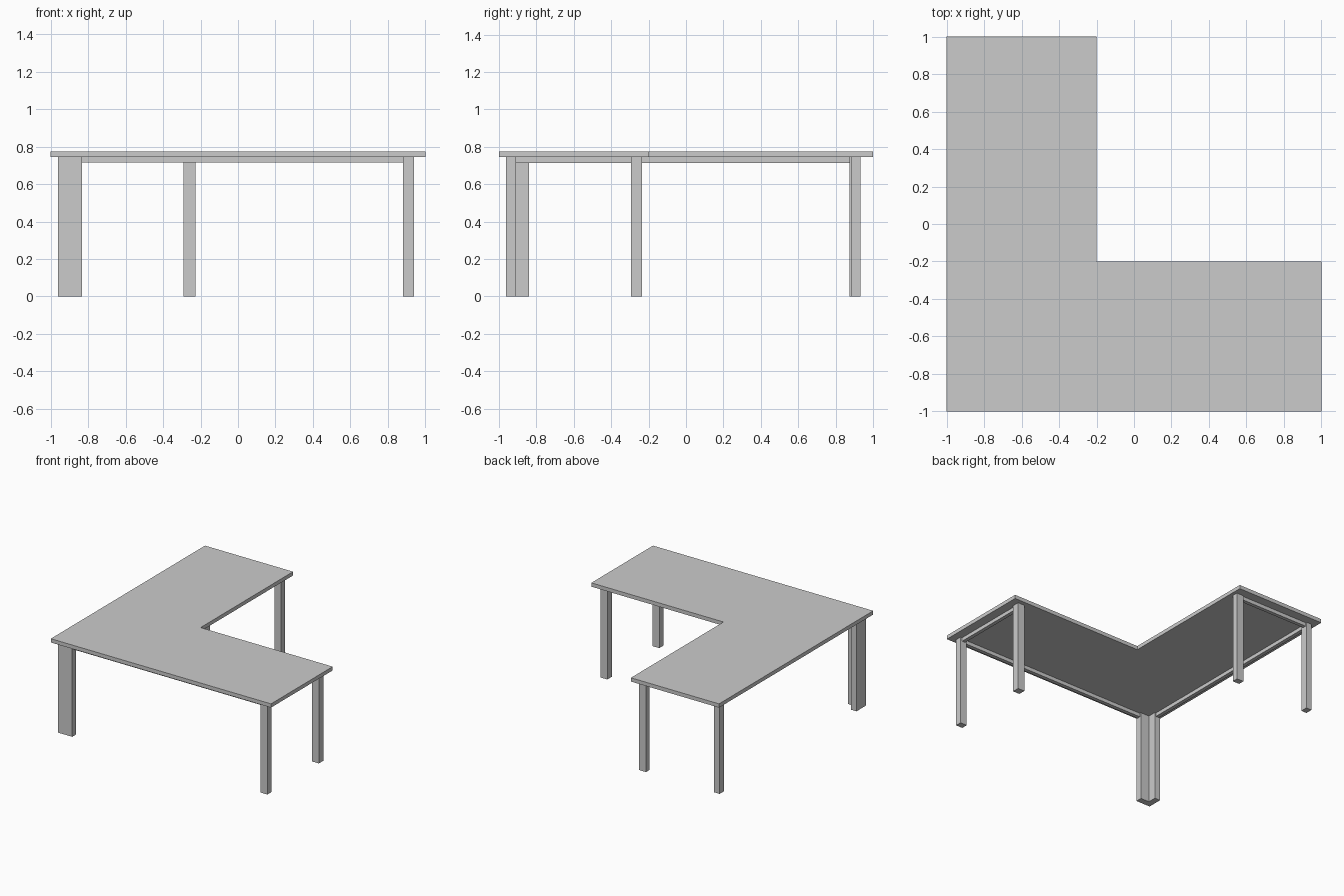
import bpy, bmesh

if "Cube" in bpy.data.objects:
    bpy.data.objects.remove(bpy.data.objects["Cube"])


def prism(name, outline, z0, z1):
    # Extrude a plan outline between two heights
    bm = bmesh.new()
    face = bm.faces.new([bm.verts.new((x, y, z0)) for x, y in outline])
    top = bmesh.ops.extrude_face_region(bm, geom=[face])
    verts = [v for v in top["geom"] if isinstance(v, bmesh.types.BMVert)]
    bmesh.ops.translate(bm, verts=verts, vec=(0, 0, z1 - z0))
    bmesh.ops.recalc_face_normals(bm, faces=bm.faces)
    mesh = bpy.data.meshes.new(name)
    bm.to_mesh(mesh)
    bm.free()
    obj = bpy.data.objects.new(name, mesh)
    bpy.context.collection.objects.link(obj)
    return obj


def box(name, x0, x1, y0, y1, z0, z1):
    return prism(name, [(x0, y0), (x1, y0), (x1, y1), (x0, y1)], z0, z1)


RAIL, UNDER, TOP = 0.714, 0.744, 0.775

# L-shaped desk top
prism("desk_top", [(-1, -1), (1, -1), (1, -.2), (-.2, -.2), (-.2, 1), (-1, 1)], UNDER, TOP)

# Angled corner leg, open towards the inside
prism("corner_leg", [(-.96, -.962), (-.832, -.962), (-.832, -.91), (-.91, -.91),
                     (-.91, -.84), (-.96, -.84)], 0, UNDER)

# Straight legs at the ends of both wings
legs = {
    "right_front_leg": (.88, .94, -.962, -.91),
    "right_inner_leg": (.88, .94, -.294, -.236),
    "back_inner_leg": (-.29, -.228, .885, .934),
    "back_outer_leg": (-.96, -.91, .875, .934),
}
for name, plan in legs.items():
    box(name, *plan, 0, UNDER)

# Rails under the top along the outer sides and wing ends
rails = {
    "front_rail": (-.832, .88, -.952, -.922),
    "left_rail": (-.95, -.92, -.84, .875),
    "right_rail": (.895, .925, -.91, -.294),
    "back_rail": (-.91, -.29, .895, .925),
}
for name, plan in rails.items():
    box(name, *plan, RAIL, UNDER)
